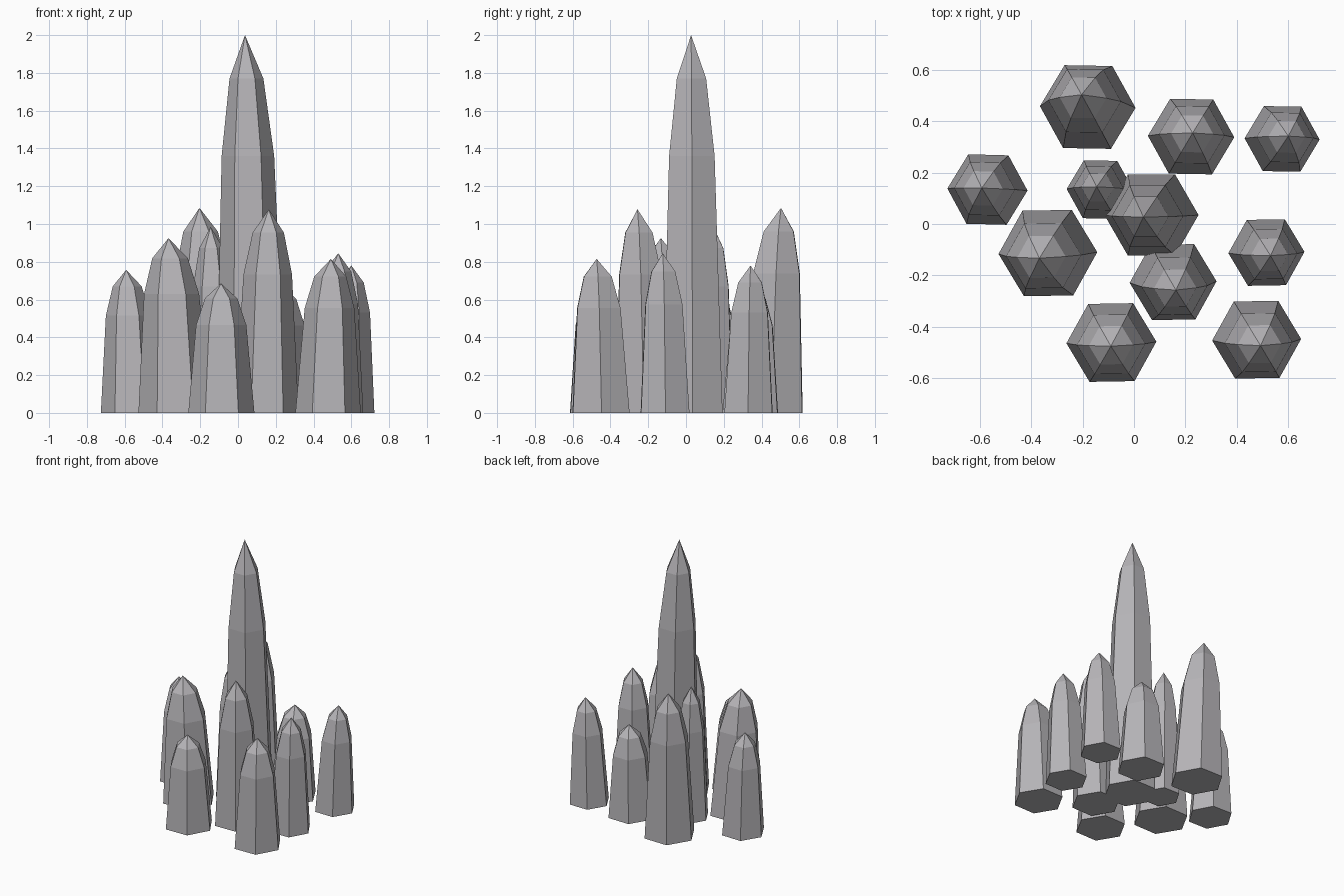
import bpy, bmesh, math

cube = bpy.data.objects.get("Cube")
if cube:
    bpy.data.objects.remove(cube)

# Single stone colour
stone = bpy.data.materials.new("pale_grey_crystal")
stone.use_nodes = True
colour = (0.47, 0.46, 0.48, 1)
stone.diffuse_color = colour
stone.node_tree.nodes["Principled BSDF"].inputs["Base Color"].default_value = colour

# Rings of every crystal: height share, radius share, lean share
RINGS = [(0, 1, 0), (0.68, 0.76, 0.5), (0.885, 0.49, 0.75)]


def crystal(name, base, radius, tip, height, turn):
    """Six-sided tapering shard with a pointed, slightly leaning tip."""
    bm = bmesh.new()
    rings = []
    for h, r, lean in RINGS:
        cx = base[0] + (tip[0] - base[0]) * lean
        cy = base[1] + (tip[1] - base[1]) * lean
        ring = []
        for i in range(6):
            a = math.radians(60 * i + turn)
            ring.append(bm.verts.new((cx + radius * r * math.cos(a),
                                      cy + radius * r * math.sin(a), height * h)))
        rings.append(ring)
    apex = bm.verts.new((tip[0], tip[1], height))
    bm.faces.new(rings[0][::-1])
    for i in range(6):
        j = (i + 1) % 6
        for low, high in zip(rings, rings[1:]):
            bm.faces.new((low[i], low[j], high[j], high[i]))
        bm.faces.new((rings[-1][i], rings[-1][j], apex))
    mesh = bpy.data.meshes.new(name)
    bm.to_mesh(mesh)
    bm.free()
    mesh.materials.append(stone)
    obj = bpy.data.objects.new(name, mesh)
    bpy.context.collection.objects.link(obj)


# Tall centre shard and the cluster around it
crystal("centre_crystal", (0.068, 0.035), 0.183, (0.037, 0.027), 2.0, 0)
crystal("back_right_crystal", (-0.18, 0.455), 0.186, (-0.204, 0.503), 1.085, -1)
crystal("back_crystal", (0.222, 0.34), 0.168, (0.228, 0.354), 0.68, -1)
crystal("back_left_crystal", (0.576, 0.331), 0.146, (0.6, 0.342), 0.78, -1)
crystal("right_crystal", (-0.57, 0.134), 0.156, (-0.592, 0.14), 0.757, -1.5)
crystal("inner_crystal", (-0.132, 0.134), 0.13, (-0.145, 0.145), 0.985, -1)
crystal("front_right_crystal", (-0.335, -0.113), 0.192, (-0.368, -0.133), 0.925, 1)
crystal("inner_front_crystal", (0.152, -0.226), 0.169, (0.163, -0.257), 1.078, 1)
crystal("left_crystal", (0.515, -0.111), 0.148, (0.531, -0.123), 0.845, 1)
crystal("front_crystal", (-0.088, -0.461), 0.175, (-0.09, -0.475), 0.685, 1)
crystal("front_left_crystal", (0.477, -0.45), 0.173, (0.492, -0.473), 0.815, 1)
